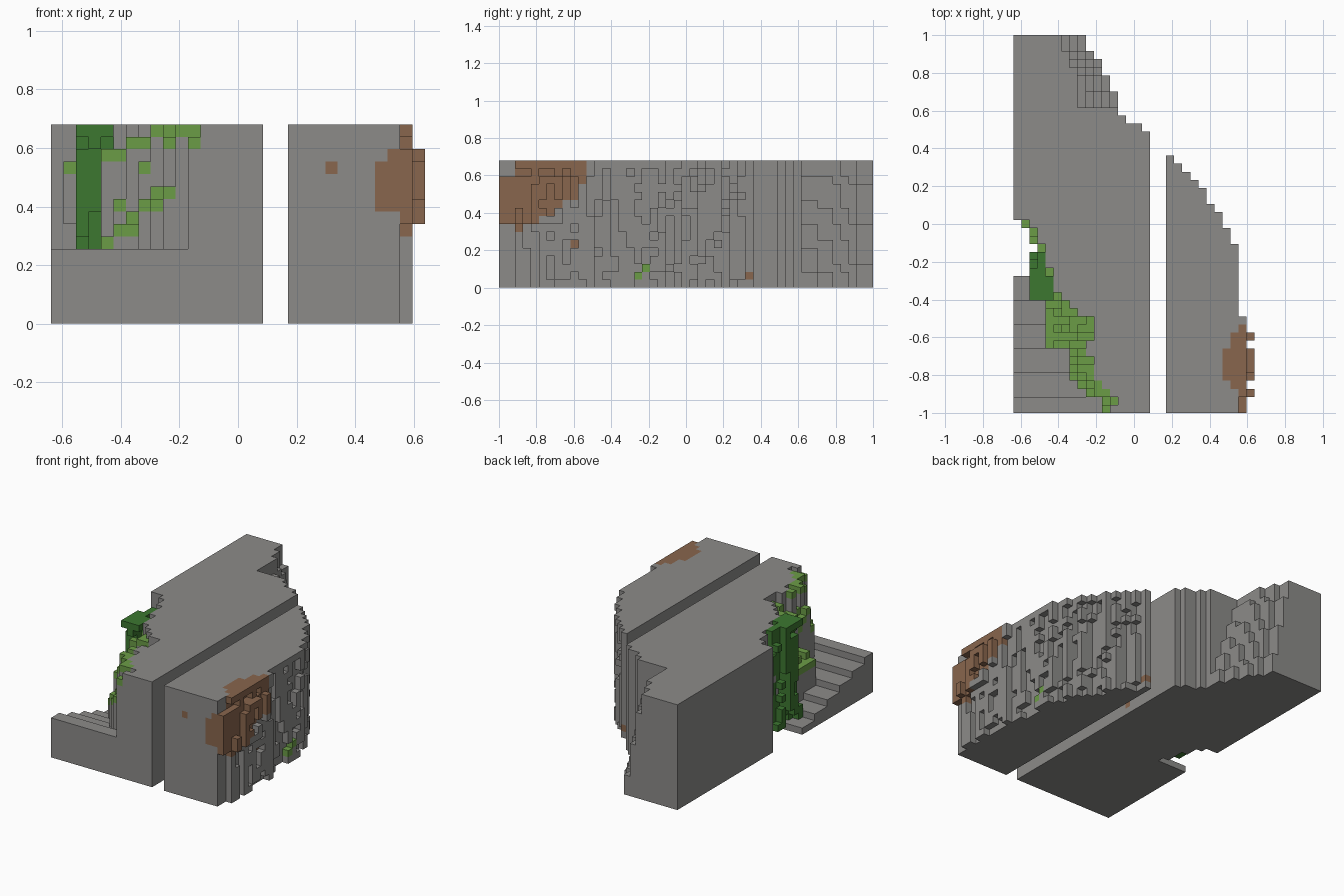
import bpy
import bmesh
import random
from mathutils import Vector

random.seed(7)
NX, NY, NZ = 30, 47, 16
S = 2 / NY

cube = bpy.data.objects.get("Cube")
if cube:
    bpy.data.objects.remove(cube, do_unlink=True)


def material(name, rgb):
    m = bpy.data.materials.new(name)
    m.use_nodes = True
    m.diffuse_color = (*rgb, 1)
    m.node_tree.nodes["Principled BSDF"].inputs["Base Color"].default_value = (*rgb, 1)
    return m


MATS = {
    "stone": material("grey stone", (0.262, 0.258, 0.25)),
    "leaf": material("light leaf green", (0.148, 0.335, 0.062)),
    "vine": material("dark vine green", (0.046, 0.185, 0.03)),
    "soil": material("brown soil", (0.25, 0.132, 0.074)),
}


def runs(*pairs):
    """Expand (value, count) pairs into one value per row."""
    return [v for v, n in pairs for _ in range(n)]


cells = {}  # (column, row, layer) -> (part, colour)


def fill(part, colour, xs, j, zs):
    for i in xs:
        for k in zs:
            cells[i, j, k] = (part, colour)


def roughness(start, change):
    """Rows of 0/1 recesses that tend to run on upwards."""
    grid = {}
    for j in range(NY):
        value = random.random() < start
        for k in range(NZ):
            if random.random() < change:
                value = random.random() < start
            grid[j, k] = int(value)
    return grid


# Plan outlines, row by row from the front
west = runs((12, 1), (13, 1), (12, 1), (11, 1), (10, 3), (9, 2), (10, 3), (8, 1),
            (7, 1), (6, 1), (5, 3), (4, 3), (3, 2), (2, 1), (0, 23))
leaf_west = runs((11, 2), (9, 1), (8, 1), (7, 4), (4, 11), (3, 2), (2, 2), (1, 1))
east = runs((17, 35), (16, 1), (14, 1), (13, 3), (12, 2), (11, 2), (10, 1), (9, 2))
east_top = runs((17, 35), (16, 1), (14, 1), (13, 1), (8, 5), (7, 2), (6, 2))
outer = runs((29, 12), (28, 9), (27, 2), (26, 2), (25, 1), (24, 2), (23, 1),
             (22, 1), (21, 1), (20, 1))

# Main cliff: upright in the gap, terraced back with height at the rear corner
for j in range(NY):
    for k in range(NZ):
        edge = east[j] + round((east_top[j] - east[j]) * k / (NZ - 1))
        fill("main_cliff", "stone", range(west[j], edge), j, [k])

# Staircase rising to the front
for j in range(17):
    fill("stairs", "stone", range(west[j]), j, range(6 - (j + 1) // 3))

# Ledges below the main cliff, each capped with leaves
for j in range(24):
    h = NZ if j < 14 else NZ - 2
    for i in range(west[j] - 1, leaf_west[j] - 1, -1):
        h = max(7, h - random.choice((0, 1, 1, 3, 5)))
        low = 0 if j < 17 else max(0, h - random.randint(3, 8))
        fill("leafy_ledges", "stone", [i], j, range(low, h - 1))
        fill("leaf_caps", "leaf", [i], j, [h - 1])

# Hanging vine beside the stairs, ragged towards the open side
for i, gaps in ((2, 0.55), (3, 0.3), (4, 0.4)):
    ragged = roughness(gaps, 0.5)
    for j in range(14, 20 if i < 4 else 17):
        for k in range(1, NZ):
            if not ragged[j, k] or (k == NZ - 1 and j < 18):
                fill("hanging_vine", "vine", [i], j, [k])

# Right cliff with a rough weathered outer face and a bulge high at the front
rough = roughness(0.45, 0.6)
for j, edge in enumerate(outer):
    for k in range(NZ):
        recess = rough[j, k] if k < NZ - 1 else 0
        if j < 2:
            recess = 0 if 8 <= k < 14 else 1
        elif j < 10 and 8 <= k < 14:
            recess -= 1
        fill("right_cliff", "stone", range(19, max(20, edge - recess)), j, [k])

# Soil patch on the bulge
for (i, j, k), (part, colour) in list(cells.items()):
    if part == "right_cliff" and not (j < 2 and k > 13):
        x, y, z = (i + .5 - NX / 2) * S, (j + .5) * S - 1, (k + .5) * S
        mid = -0.83 + (z - 0.5) * 0.6
        if ((x - .64) / .22) ** 2 + ((y - mid) / .26) ** 2 + ((z - .53) / .2) ** 2 < 1:
            cells[i, j, k] = ("soil_patch", "soil")


def outermost(j, k):
    return max(i for i, b, c in cells if (b, c) == (j, k))


# Single soil stones
cells[22, 0, 12] = cells[16, 24, 1] = ("soil_stones", "soil")
for j, k in ((9, 5), (31, 1), (2, 7)):
    cells[outermost(j, k), j, k] = ("soil_stones", "soil")

# Small sprig on the outer face
for j, k in ((17, 1), (18, 2)):
    cells[27, j, k] = ("outer_sprig", "leaf")

SIDES = [Vector(v) for v in ((1, 0, 0), (0, 1, 0), (0, 0, 1))]


def build(part):
    """Make a mesh from the exposed block faces of one part."""
    own = {c: col for c, (p, col) in cells.items() if p == part}
    bm = bmesh.new()
    for c in own:
        for axis, n in enumerate(SIDES):
            u, v = SIDES[(axis + 1) % 3], SIDES[(axis + 2) % 3]
            for sign in (1, -1):
                if tuple(int(a + sign * b) for a, b in zip(c, n)) in cells:
                    continue
                mid = Vector(c) + Vector((.5, .5, .5)) + n * sign / 2
                ring = [mid + (u * a + v * b) / 2
                        for a, b in ((-1, -1), (1, -1), (1, 1), (-1, 1))]
                if sign < 0:
                    ring.reverse()
                bm.faces.new([bm.verts.new(((p.x - NX / 2) * S, p.y * S - 1, p.z * S))
                              for p in ring])
    bmesh.ops.remove_doubles(bm, verts=bm.verts, dist=S / 100)
    mesh = bpy.data.meshes.new(part)
    bm.to_mesh(mesh)
    bm.free()
    mesh.materials.append(MATS[next(iter(own.values()))])
    bpy.context.collection.objects.link(bpy.data.objects.new(part, mesh))


for part in sorted({p for p, _ in cells.values()}):
    build(part)
